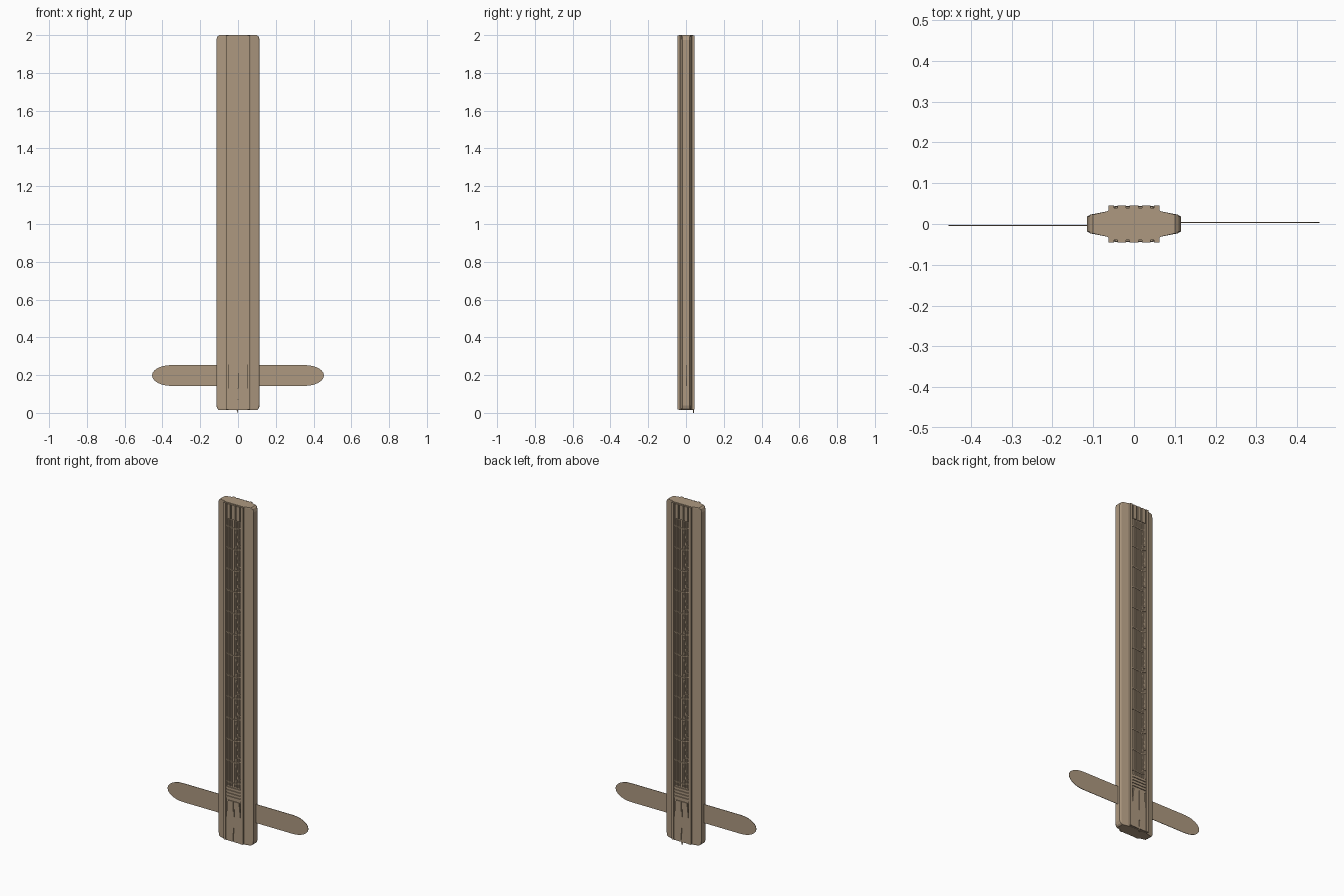
import bpy, bmesh, math
from mathutils import Matrix, Vector

if "Cube" in bpy.data.objects:
    bpy.data.objects.remove(bpy.data.objects["Cube"])


WOOD = bpy.data.materials.new("tan wood")
WOOD.diffuse_color = (0.42, 0.318, 0.217, 1)
WOOD.use_nodes = True
WOOD.node_tree.nodes["Principled BSDF"].inputs["Base Color"].default_value = WOOD.diffuse_color
ROT = Matrix.Rotation(math.pi, 4, 'Z')


def finish(name, bm):
    bmesh.ops.recalc_face_normals(bm, faces=bm.faces)
    me = bpy.data.meshes.new(name)
    bm.to_mesh(me)
    bm.free()
    me.materials.append(WOOD)
    ob = bpy.data.objects.new(name, me)
    bpy.context.collection.objects.link(ob)
    return ob


def loft(bm, loops):
    # skin a stack of equal-sized loops and cap both ends
    rings = [[bm.verts.new(p) for p in loop] for loop in loops]
    n = len(rings[0])
    for a, b in zip(rings, rings[1:]):
        for i in range(n):
            bm.faces.new((a[i], a[(i + 1) % n], b[(i + 1) % n], b[i]))
    bm.faces.new(rings[0])
    bm.faces.new(rings[-1])


def plate(bm, outline, y0, y1):
    # flat (x, z) outline with thickness along y
    loft(bm, [[(x, y, z) for x, z in outline] for y in (y0, y1)])


def bar(bm, a, b, width, y0, y1):
    # narrow strip between two (x, z) points
    a, b = Vector(a), Vector(b)
    d = (b - a).normalized()
    s = Vector((-d.y, d.x)) * width / 2
    plate(bm, [a + s, b + s, b - s, a - s], y0, y1)


def rect(x0, x1, z0, z1):
    return [(x0, z0), (x1, z0), (x1, z1), (x0, z1)]


def two_sided(name, bm):
    # the back is the front turned half way round
    geo = bmesh.ops.duplicate(bm, geom=bm.verts[:] + bm.edges[:] + bm.faces[:])["geom"]
    bmesh.ops.transform(bm, matrix=ROT, verts=[v for v in geo if isinstance(v, bmesh.types.BMVert)])
    return finish(name, bm)


# long main beam with chamfered corners
quarter = [(0.115, 0.018), (0.107, 0.023), (0.066, 0.031), (0.058, 0.036)]
profile = quarter + [(-x, y) for x, y in reversed(quarter)]
profile += [(-x, -y) for x, y in profile]
bm = bmesh.new()
levels = [(0.015, 0.100), (0.022, 0.109), (0.040, 0.115),
          (1.975, 0.115), (1.993, 0.109), (2.0, 0.100)]
loft(bm, [[(max(-w, min(w, x)), y, z) for x, y in profile] for z, w in levels])
finish("main_beam", bm)

# raised rails on both edges of the carved strip
bm = bmesh.new()
for s in (-1, 1):
    plate(bm, rect(s * 0.056 - 0.007, s * 0.056 + 0.007, 0.018, 1.998), -0.045, -0.028)
two_sided("strip_rails", bm)

# carved ground with fine lengthwise ribs
bm = bmesh.new()
plate(bm, rect(-0.049, 0.049, 0.255, 1.998), -0.039, -0.033)
for i in range(19):
    x = -0.045 + i * 0.005
    plate(bm, rect(x - 0.0013, x + 0.0013, 0.34, 1.905), -0.041, -0.038)
two_sided("ribbed_panel", bm)

# raised cross lines and zigzag
bm = bmesh.new()
step = 0.125
for i in range(13):
    z = 0.36 + i * step
    if i < 12:
        m = z + step / 2
        bar(bm, (0.012, z), (0.036, m), 0.005, -0.0435, -0.039)
        bar(bm, (0.036, m), (0.012, z + step), 0.005, -0.0435, -0.039)
        bar(bm, (0.024, m - 0.03), (0.046, m - 0.03), 0.004, -0.0435, -0.039)
    bar(bm, (-0.048, z + 0.006), (0.012, z), 0.005, -0.0435, -0.039)
    bar(bm, (0.012, z), (0.048, z + 0.012), 0.005, -0.0435, -0.039)
two_sided("zigzag_carving", bm)

# head fingers at the top and ribbed collar above the tail
bm = bmesh.new()
for x in (-0.030, 0.0, 0.030):
    plate(bm, rect(x - 0.011, x + 0.011, 1.91, 1.996), -0.045, -0.037)
for i in range(4):
    z = 0.268 + i * 0.018
    plate(bm, rect(-0.048, 0.048, z, z + 0.011), -0.044, -0.037)
two_sided("end_ornaments", bm)

# smooth tail: two flared halves meeting at a groove
bm = bmesh.new()
for s in (-1, 1):
    plate(bm, [(s * 0.002, 0.018), (s * 0.049, 0.018), (s * 0.049, 0.13),
               (s * 0.036, 0.255), (s * 0.002, 0.255)], -0.043, -0.033)
bar(bm, (0.0, 0.07), (0.004, 0.21), 0.006, -0.045, -0.040)
two_sided("tail", bm)

# small tail tip below the back edge
bm = bmesh.new()
plate(bm, [(-0.010, 0.03), (-0.004, 0.0), (0.006, 0.03)], 0.038, 0.043)
finish("tail_tip", bm)

# thin crossbar wings with rounded tips
bm = bmesh.new()
half = []
for i in range(13):
    t = math.pi * (i / 12 - 0.5)
    half.append((0.355 + 0.1 * math.cos(t), 0.198 + 0.055 * math.sin(t)))
plate(bm, [(0.10, 0.143)] + half + [(0.10, 0.253)], 0.002, 0.0045)
two_sided("crossbar_wings", bm)
